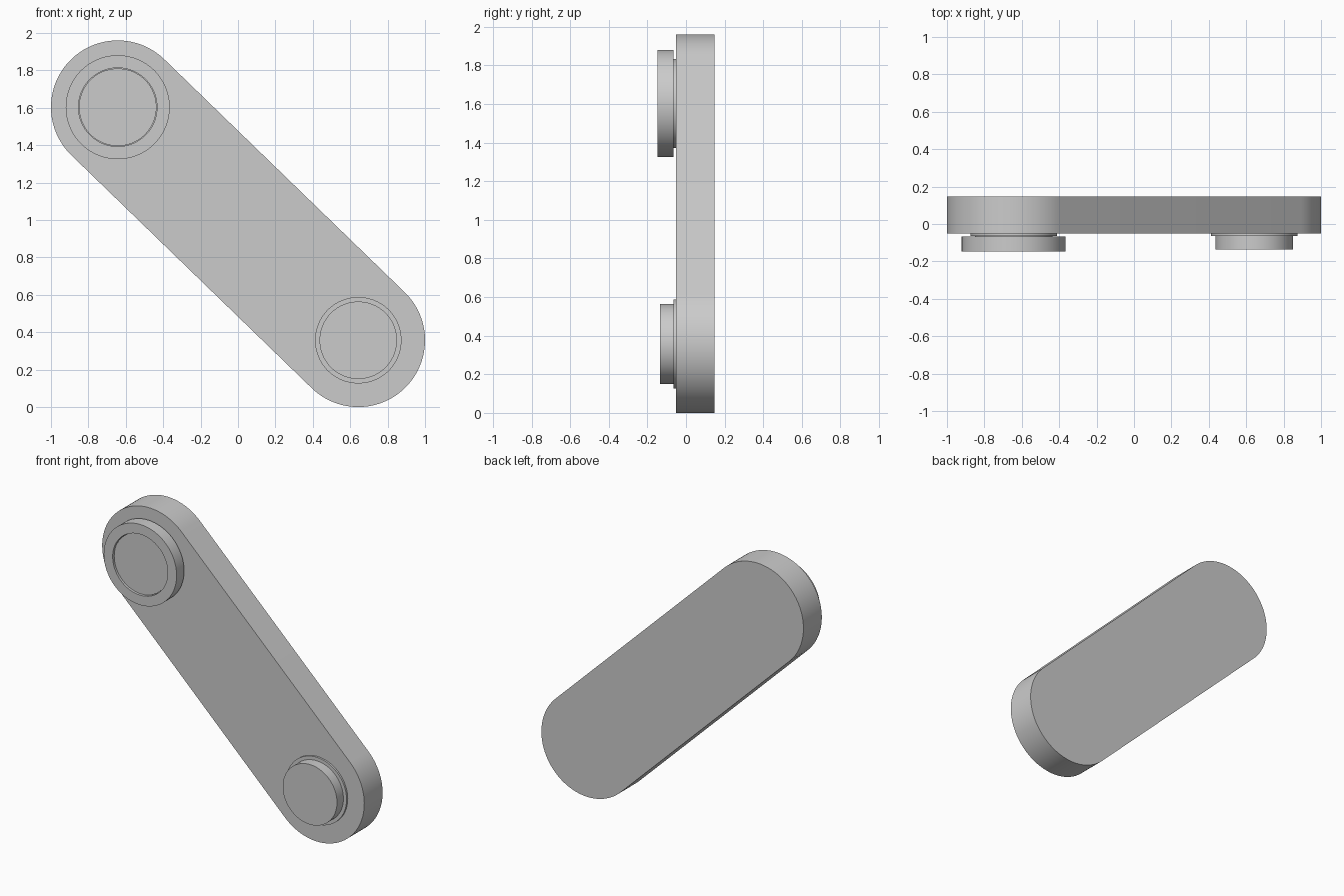
import bpy, bmesh, math
from mathutils import Vector

cube = bpy.data.objects.get("Cube")
if cube:
    bpy.data.objects.remove(cube, do_unlink=True)

metal = bpy.data.materials.new("grey metal")
metal.use_nodes = True
GREY = (0.6, 0.6, 0.6, 1)
metal.diffuse_color = GREY
metal.node_tree.nodes["Principled BSDF"].inputs["Base Color"].default_value = GREY

SEGMENTS = 96
UPPER = Vector((-0.643, 0, 1.603))
LOWER = Vector((0.643, 0, 0.357))
FRONT, BACK = -0.052, 0.148


def finish(name, bm):
    bmesh.ops.recalc_face_normals(bm, faces=bm.faces)
    mesh = bpy.data.meshes.new(name)
    bm.to_mesh(mesh)
    bm.free()
    mesh.materials.append(metal)
    obj = bpy.data.objects.new(name, mesh)
    bpy.context.collection.objects.link(obj)
    bpy.ops.object.select_all(action='DESELECT')
    obj.select_set(True)
    bpy.context.view_layer.objects.active = obj
    bpy.ops.object.shade_smooth_by_angle(angle=math.radians(30))


def arc(centre, radius, start, sweep, steps):
    """Points on an arc in the xz plane."""
    return [centre + radius * Vector((math.cos(start + sweep * i / steps), 0,
                                      math.sin(start + sweep * i / steps)))
            for i in range(steps + 1)]


def extrude_outline(name, outline, y0, y1):
    bm = bmesh.new()
    face = bm.faces.new([bm.verts.new((p.x, y0, p.z)) for p in outline])
    out = bmesh.ops.extrude_face_region(bm, geom=[face], use_keep_orig=True)
    verts = [v for v in out["geom"] if isinstance(v, bmesh.types.BMVert)]
    bmesh.ops.translate(bm, verts=verts, vec=(0, y1 - y0, 0))
    finish(name, bm)


def disc(name, centre, radius, y0, y1):
    extrude_outline(name, arc(centre, radius, 0, math.tau, SEGMENTS)[:-1], y0, y1)


def ring(name, centre, inner, outer, y0, y1):
    bm = bmesh.new()
    loops = []
    for radius, y in ((inner, y0), (outer, y0), (outer, y1), (inner, y1)):
        points = arc(centre, radius, 0, math.tau, SEGMENTS)[:-1]
        loops.append([bm.verts.new((p.x, y, p.z)) for p in points])
    for a, b in zip(loops, loops[1:] + loops[:1]):
        for i in range(SEGMENTS):
            j = (i + 1) % SEGMENTS
            bm.faces.new((a[i], a[j], b[j], b[i]))
    finish(name, bm)


# Slanted link plate with rounded ends
axis = LOWER - UPPER
slant = math.atan2(axis.z, axis.x)
half = SEGMENTS // 2
outline = (arc(LOWER, 0.357, slant - math.pi / 2, math.pi, half)
           + arc(UPPER, 0.357, slant + math.pi / 2, math.pi, half))
extrude_outline("link_plate", outline, FRONT, BACK)

# A pin standing on a thin washer at each end
for label, centre in (("upper", UPPER), ("lower", LOWER)):
    disc(label + "_washer", centre, 0.231, -0.065, FRONT)
    disc(label + "_pin", centre, 0.207, -0.135, -0.065)

# Retaining collar around the upper pin
ring("upper_collar", UPPER, 0.21, 0.278, -0.148, -0.066)
